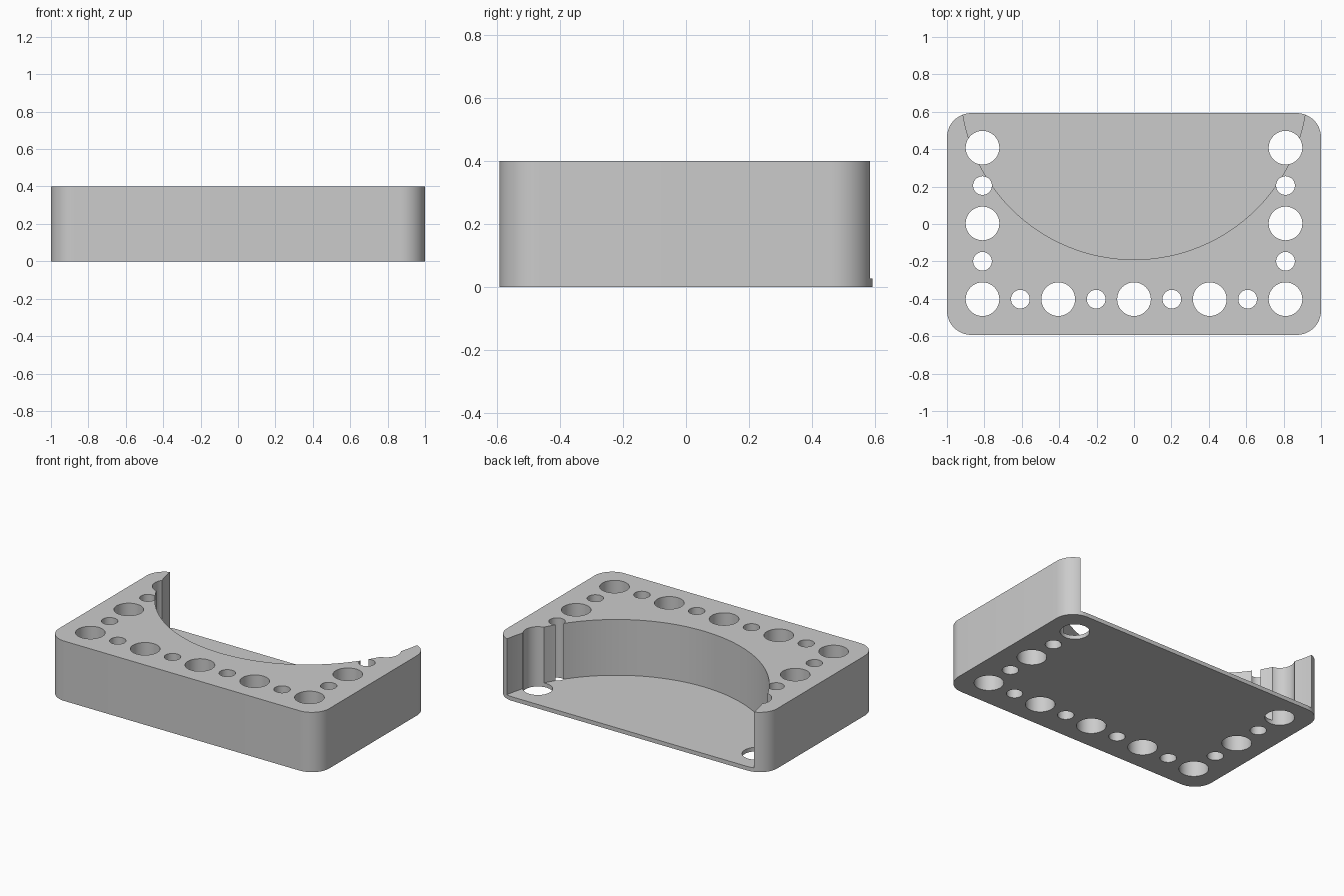
import bpy, bmesh, math
from mathutils import Matrix, Vector

if "Cube" in bpy.data.objects:
    bpy.data.objects.remove(bpy.data.objects["Cube"])

HALF_X, HALF_Y, HEIGHT = 1.0, 0.593, 0.4
CORNER, FLOOR, PITCH = 0.13, 0.027, 0.405

grey = bpy.data.materials.new("plain grey")
grey.use_nodes = True
colour = (0.6, 0.6, 0.6, 1)
grey.diffuse_color = colour
grey.node_tree.nodes["Principled BSDF"].inputs["Base Color"].default_value = colour


def make_object(name, bm):
    bmesh.ops.recalc_face_normals(bm, faces=bm.faces)
    mesh = bpy.data.meshes.new(name)
    bm.to_mesh(mesh)
    bm.free()
    mesh.materials.append(grey)
    obj = bpy.data.objects.new(name, mesh)
    bpy.context.collection.objects.link(obj)
    return obj


def add_cylinder(bm, x, y, radius, bottom, top, sides):
    place = Matrix.Translation((x, y, (bottom + top) / 2))
    bmesh.ops.create_cone(bm, cap_ends=True, segments=sides, radius1=radius,
                          radius2=radius, depth=top - bottom, matrix=place)


# Rounded rectangular block
bm = bmesh.new()
outline = []
steps = 12
for quarter, (sx, sy) in enumerate([(1, 1), (-1, 1), (-1, -1), (1, -1)]):
    for i in range(steps + 1):
        a = (quarter + i / steps) * math.pi / 2
        outline.append(bm.verts.new((sx * (HALF_X - CORNER) + CORNER * math.cos(a),
                                     sy * (HALF_Y - CORNER) + CORNER * math.sin(a), 0)))
base = bm.faces.new(outline)
grown = bmesh.ops.extrude_face_region(bm, geom=[base], use_keep_orig=True)
bmesh.ops.translate(bm, vec=Vector((0, 0, HEIGHT)),
                    verts=[v for v in grown["geom"] if isinstance(v, bmesh.types.BMVert)])
block = make_object("holder_block", bm)

# Round recess open to the back, leaving a thin floor
bm = bmesh.new()
add_cylinder(bm, 0, 0.737, 0.927, FLOOR, HEIGHT + 0.2, 128)
recess = make_object("recess_cutter", bm)

# Alternating large and small holes along the front and both sides
bm = bmesh.new()
spots = [(i * PITCH / 2, -0.402, i) for i in range(-4, 5)]
spots += [(side * 2 * PITCH, -0.402 + i * PITCH / 2, i)
          for side in (-1, 1) for i in range(1, 5)]
for x, y, i in spots:
    add_cylinder(bm, x, y, 0.05 if i % 2 else 0.09, -0.1, HEIGHT + 0.1, 48)
holes = make_object("hole_cutters", bm)

# Cut the block
for cutter in (recess, holes):
    mod = block.modifiers.new(cutter.name, "BOOLEAN")
    mod.operation = "DIFFERENCE"
    mod.solver = "EXACT"
    mod.object = cutter
bpy.ops.object.select_all(action="DESELECT")
block.select_set(True)
bpy.context.view_layer.objects.active = block
for name in [m.name for m in block.modifiers]:
    bpy.ops.object.modifier_apply(modifier=name)
for cutter in (recess, holes):
    bpy.data.objects.remove(cutter)
bpy.ops.object.shade_smooth_by_angle(angle=math.radians(25))
